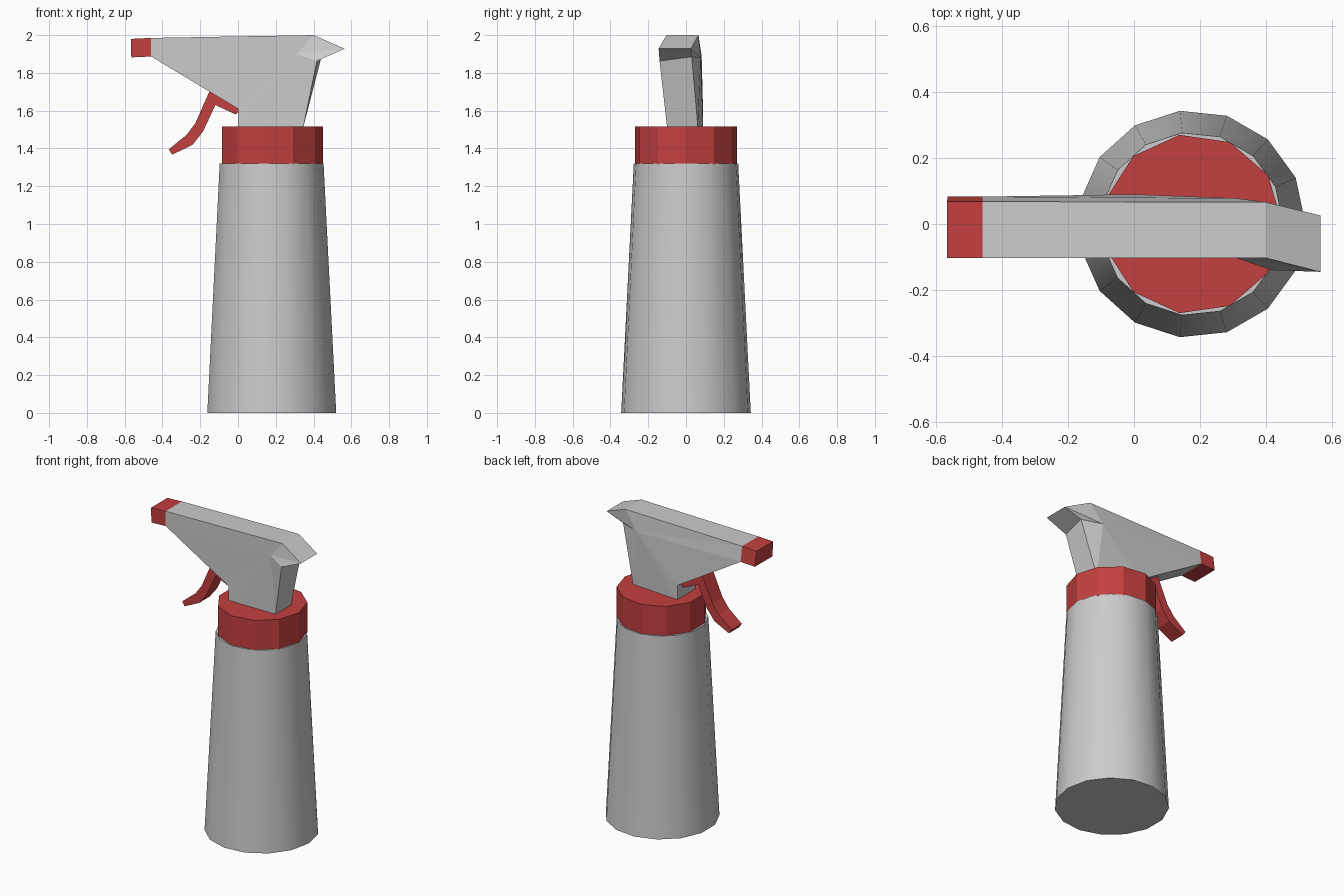
import bpy, bmesh, math

if "Cube" in bpy.data.objects:
    bpy.data.objects.remove(bpy.data.objects["Cube"])

red = bpy.data.materials.new("red_plastic")
red.diffuse_color = (0.55, 0.05, 0.05, 1)
red.use_nodes = True
red.node_tree.nodes["Principled BSDF"].inputs["Base Color"].default_value = red.diffuse_color


def finish(bm, name, mat=None):
    bmesh.ops.recalc_face_normals(bm, faces=bm.faces)
    me = bpy.data.meshes.new(name)
    bm.to_mesh(me)
    bm.free()
    ob = bpy.data.objects.new(name, me)
    bpy.context.collection.objects.link(ob)
    if mat:
        me.materials.append(mat)
    return ob


def frustum(name, sides, cx, r0, r1, z0, z1, mat=None):
    bm = bmesh.new()
    rings = [[bm.verts.new((cx + r * math.cos(math.tau * i / sides),
                            r * math.sin(math.tau * i / sides), z))
              for i in range(sides)] for r, z in ((r0, z0), (r1, z1))]
    bm.faces.new(rings[0])
    bm.faces.new(rings[1])
    for i in range(sides):
        j = (i + 1) % sides
        bm.faces.new((rings[0][i], rings[0][j], rings[1][j], rings[1][i]))
    return finish(bm, name, mat)


def slab(name, front, back, mids=None, mat=None):
    """Join two matching outlines; each side is a fan around its mid point, or flat."""
    bm = bmesh.new()
    loops = [[bm.verts.new(p) for p in pts] for pts in (front, back)]
    n = len(front)
    for k, loop in enumerate(loops):
        if mids:
            m = bm.verts.new(mids[k])
            for i in range(n):
                bm.faces.new((m, loop[i], loop[(i + 1) % n]))
        else:
            bm.faces.new(loop)
    for i in range(n):
        j = (i + 1) % n
        bm.faces.new((loops[0][i], loops[0][j], loops[1][j], loops[1][i]))
    return finish(bm, name, mat)


# Tapered bottle, smooth around its side
bottle = frustum("bottle", 15, 0.175, 0.345, 0.278, 0, 1.32)
bpy.context.view_layer.objects.active = bottle
bottle.select_set(True)
bpy.ops.object.shade_smooth_by_angle(angle=math.radians(35))

# Screw collar
frustum("collar", 11, 0.177, 0.273, 0.273, 1.315, 1.515, red)

# Spray head, slightly lopsided, with a pulled-out rear tip
head_front = [(-0.46, -0.103, 1.985), (-0.46, -0.103, 1.887), (0.0, -0.10, 1.61),
              (0.0, -0.10, 1.51), (0.345, -0.10, 1.51), (0.418, -0.14, 1.863),
              (0.565, -0.145, 1.928), (0.40, -0.103, 2.0)]
head_back = [(-0.46, 0.068, 1.985), (-0.46, 0.083, 1.887), (0.0, 0.09, 1.61),
             (0.0, 0.09, 1.51), (0.345, 0.063, 1.51), (0.442, 0.03, 1.885),
             (0.565, 0.026, 1.928), (0.40, 0.066, 2.0)]
slab("spray_head", head_front, head_back, [(0.31, -0.103, 1.90), (0.31, 0.078, 1.88)])

# Nozzle block
slab("nozzle",
     [(x, -0.103, z) for x, z in ((-0.567, 1.98), (-0.565, 1.882), (-0.46, 1.887), (-0.46, 1.985))],
     [(-0.567, 0.068, 1.98), (-0.565, 0.083, 1.882), (-0.46, 0.083, 1.887), (-0.46, 0.068, 1.985)],
     mat=red)

# Curved trigger
trigger = [(-0.15, 1.705), (-0.225, 1.535), (-0.272, 1.472), (-0.367, 1.395),
           (-0.348, 1.367), (-0.24, 1.42), (-0.185, 1.49), (-0.12, 1.63),
           (-0.012, 1.58), (0.02, 1.61)]
slab("trigger", [(x, -0.062, z) for x, z in trigger],
     [(x, 0.045, z) for x, z in trigger], mat=red)
